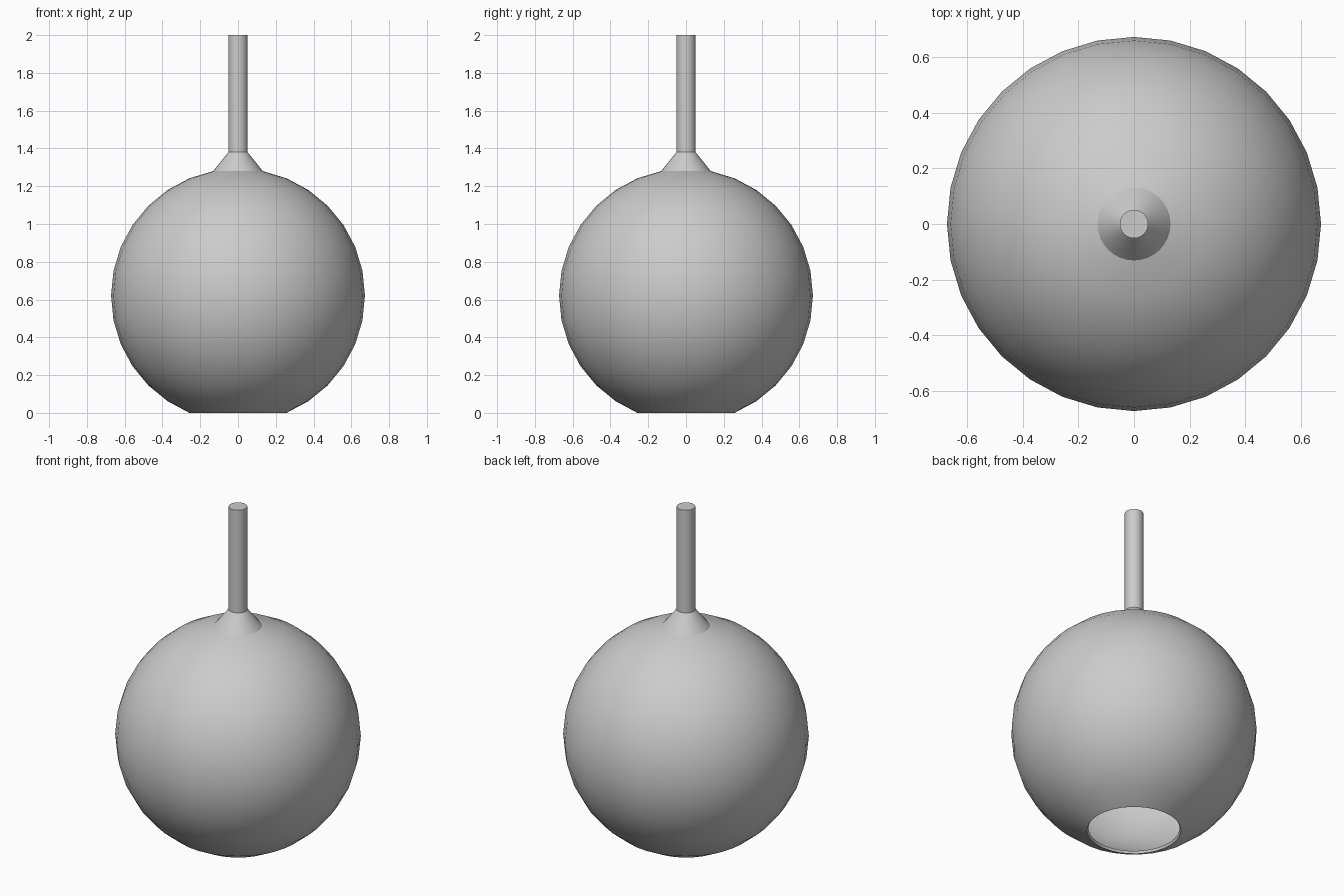
import bpy, bmesh
from math import sin, cos, pi, radians

if "Cube" in bpy.data.objects:
    bpy.data.objects.remove(bpy.data.objects["Cube"])

SEG = 32          # sides around the axis
R, CZ = 0.672, 0.621   # globe radius and centre height
STEM_R = 0.051

# Profile (radius, z): open-bottomed globe, tapered collar, stem
step = pi / 16
profile = [(R * sin(i * step), CZ - R * cos(i * step)) for i in range(2, 16)]
profile[0] = (profile[0][0], 0.0)
profile += [(STEM_R, 1.38), (STEM_R, 2.0)]

# Lathe the profile around z
bm = bmesh.new()
rings = [[bm.verts.new((r * cos(2 * pi * k / SEG), r * sin(2 * pi * k / SEG), z))
          for k in range(SEG)] for r, z in profile]
for a, b in zip(rings, rings[1:]):
    for k in range(SEG):
        n = (k + 1) % SEG
        bm.faces.new((a[k], a[n], b[n], b[k]))
# Flat stem end
bm.faces.new(rings[-1])

mesh = bpy.data.meshes.new("globe_shade_with_stem")
bm.to_mesh(mesh)
bm.free()
lamp = bpy.data.objects.new("globe_shade_with_stem", mesh)
bpy.context.collection.objects.link(lamp)
bpy.context.view_layer.objects.active = lamp
lamp.select_set(True)

# Thin wall, grown inwards
wall = lamp.modifiers.new("wall", 'SOLIDIFY')
wall.thickness = 0.016
wall.offset = -1
bpy.ops.object.modifier_apply(modifier=wall.name)
bpy.ops.object.shade_smooth_by_angle(angle=radians(30))
